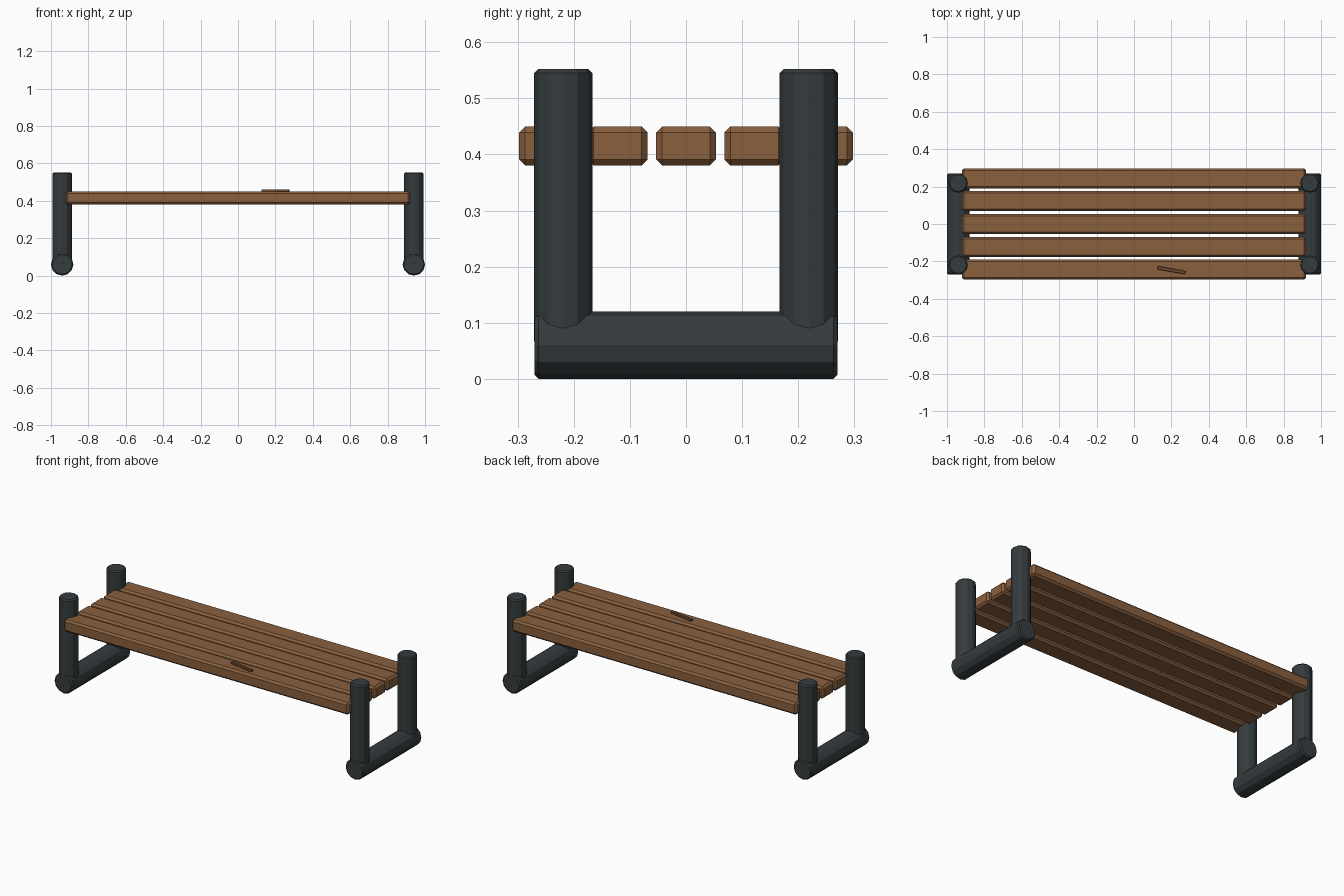
import bpy, math

if "Cube" in bpy.data.objects:
    bpy.data.objects.remove(bpy.data.objects["Cube"])


def paint(name, color):
    m = bpy.data.materials.new(name)
    m.diffuse_color = color
    m.use_nodes = True
    m.node_tree.nodes["Principled BSDF"].inputs["Base Color"].default_value = m.diffuse_color
    return m


metal = paint("dark_metal", (0.035, 0.045, 0.048, 1))
wood = paint("wood", (0.25, 0.115, 0.048, 1))
twig_wood = paint("twig_wood", (0.16, 0.075, 0.033, 1))


def finish(name, mat, bevel):
    o = bpy.context.object
    o.name = name
    o.data.materials.append(mat)
    if bevel:
        b = o.modifiers.new("chamfer", 'BEVEL')
        b.width = bevel
        b.segments = 1
        b.limit_method = 'ANGLE'
        b.angle_limit = math.radians(40)
    return o


def pipe(name, loc, radius, length, rot=(0, 0, 0)):
    bpy.ops.mesh.primitive_cylinder_add(vertices=12, radius=radius, depth=length,
                                        location=loc, rotation=rot)
    return finish(name, metal, 0.007)


def plank(name, loc, size, mat, bevel, turn=0):
    bpy.ops.mesh.primitive_cube_add(size=1, location=loc, rotation=(0, 0, turn))
    bpy.context.object.scale = size
    bpy.ops.object.transform_apply(location=False, rotation=False, scale=True)
    return finish(name, mat, bevel)


# end frames: floor pipe with two uprights
for sx, side in ((-1, "left"), (1, "right")):
    x = sx * 0.94
    pipe(f"{side}_floor_pipe", (x, 0, 0.06), 0.06, 0.54, (math.pi / 2, 0, 0))
    for sy, end in ((-1, "front"), (1, "back")):
        pipe(f"{side}_{end}_post", (x, sy * 0.219, 0.306), 0.052, 0.492)

# seat slats
for i in range(5):
    plank(f"seat_slat_{i + 1}", (0, (i - 2) * 0.122, 0.415),
          (1.84, 0.107, 0.07), wood, 0.011)

# small stick lying on the front slat
plank("stick", (0.2, -0.247, 0.455), (0.15, 0.018, 0.013), twig_wood, 0.002,
      math.radians(-10))
